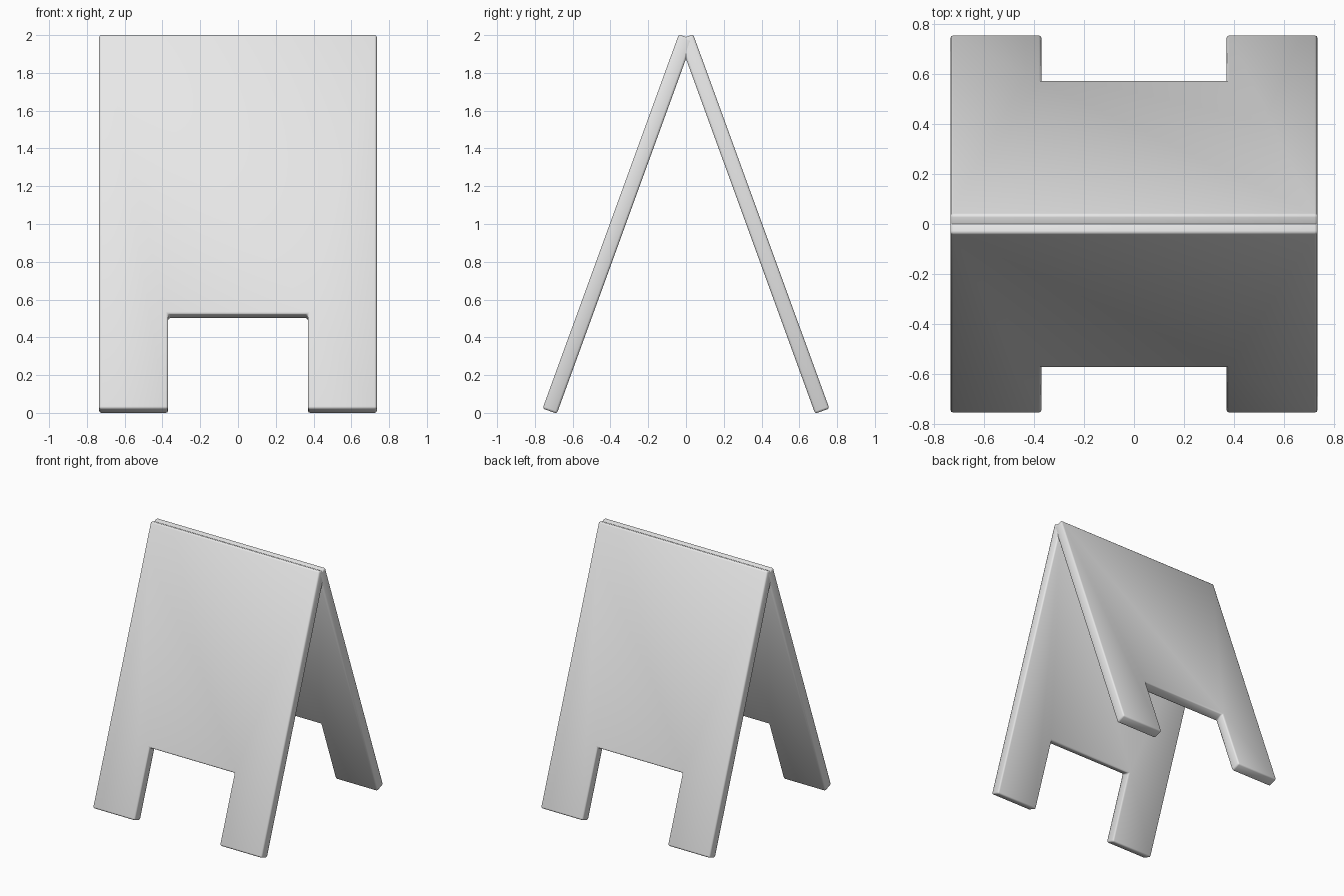
import bpy, bmesh
from math import radians, cos, sin, pi

cube = bpy.data.objects.get("Cube")
if cube:
    bpy.data.objects.remove(cube, do_unlink=True)

HALF_WIDTH, HALF_GAP = 0.735, 0.37
LENGTH, NOTCH, THICK = 2.108, 0.534, 0.08
LEAN = radians(20)
BEVEL = 0.012

# Single light grey board colour
grey = bpy.data.materials.new("light_grey")
grey.use_nodes = True
colour = (0.8, 0.8, 0.8, 1)
grey.diffuse_color = colour
grey.node_tree.nodes["Principled BSDF"].inputs["Base Color"].default_value = colour


def make_board(name, foot_y, turn):
    """Board with a notch between two feet, leaning toward the ridge."""
    half = [(HALF_GAP, NOTCH), (HALF_GAP, 0), (HALF_WIDTH, 0), (HALF_WIDTH, LENGTH)]
    outline = half + [(-x, z) for x, z in reversed(half)]
    bm = bmesh.new()
    face = bm.faces.new([bm.verts.new((x, 0, z)) for x, z in outline])
    ext = bmesh.ops.extrude_face_region(bm, geom=[face])
    moved = [v for v in ext["geom"] if isinstance(v, bmesh.types.BMVert)]
    bmesh.ops.translate(bm, verts=moved, vec=(0, THICK, 0))
    bmesh.ops.recalc_face_normals(bm, faces=bm.faces)
    mesh = bpy.data.meshes.new(name)
    bm.to_mesh(mesh)
    bm.free()
    mesh.materials.append(grey)
    mesh.shade_smooth()
    board = bpy.data.objects.new(name, mesh)
    bpy.context.collection.objects.link(board)
    # Foot height puts the rounded inner corner on the ground
    board.location = (0, foot_y, (THICK - BEVEL) * sin(LEAN))
    board.rotation_euler = (-LEAN, 0, turn)
    # Softly rounded edges
    bevel = board.modifiers.new("rounded_edges", 'BEVEL')
    bevel.width = BEVEL
    bevel.segments = 2
    bevel.limit_method = 'ANGLE'
    return board


# Two matching boards crossing slightly at the ridge
make_board("front_board", -0.759, 0)
make_board("back_board", 0.759, pi)
